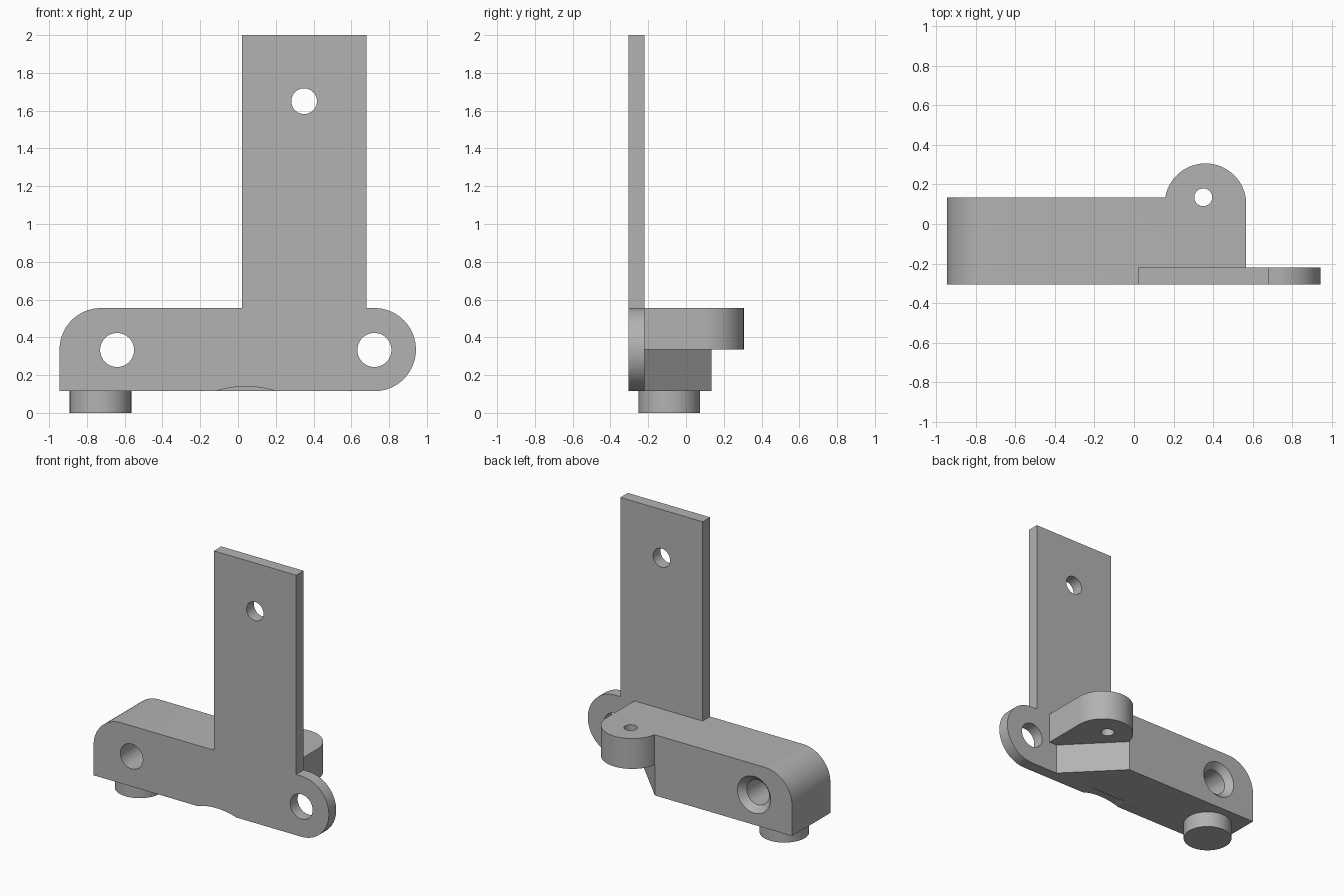
import bpy, bmesh, math
from mathutils import Vector

cube = bpy.data.objects.get("Cube")
if cube:
    bpy.data.objects.remove(cube, do_unlink=True)

GREY = (0.45, 0.45, 0.45, 1)
grey = bpy.data.materials.new("plain grey")
grey.use_nodes = True
grey.diffuse_color = GREY
grey.node_tree.nodes["Principled BSDF"].inputs["Base Color"].default_value = GREY

# Main levels shared by the parts
FRONT, MID, BACK = -0.305, -0.22, 0.135
LOW, SPLIT, TOP = 0.115, 0.335, 0.555
LEFT_END, ROUND = -0.945, 0.22
PIN_Z = 0.333


def arc(cx, cy, r, start, end, steps=24):
    """Points on an arc, angles in degrees."""
    angles = [math.radians(start + (end - start) * i / steps) for i in range(steps + 1)]
    return [(cx + r * math.cos(a), cy + r * math.sin(a)) for a in angles]


def prism(name, outline, axis, lo, hi):
    """Extrude an outline along y (outline in x, z) or along z (outline in x, y)."""
    def place(p, d):
        return (p[0], d, p[1]) if axis == "y" else (p[0], p[1], d)
    bm = bmesh.new()
    base = bm.faces.new([bm.verts.new(place(p, lo)) for p in outline])
    new = bmesh.ops.extrude_face_region(bm, geom=[base])["geom"]
    shift = Vector(place((0, 0), hi - lo))
    bmesh.ops.translate(bm, vec=shift, verts=[g for g in new if isinstance(g, bmesh.types.BMVert)])
    bmesh.ops.recalc_face_normals(bm, faces=bm.faces)
    mesh = bpy.data.meshes.new(name)
    bm.to_mesh(mesh)
    bm.free()
    mesh.materials.append(grey)
    obj = bpy.data.objects.new(name, mesh)
    bpy.context.collection.objects.link(obj)
    return obj


def circle(x, y, r):
    return arc(x, y, r, 0, 360, 48)[:-1]


def cut(obj, cutter):
    """Subtract the cutter from the part and remove it."""
    cutter.hide_render = True
    mod = obj.modifiers.new("hole", "BOOLEAN")
    mod.operation, mod.solver, mod.object = "DIFFERENCE", "EXACT", cutter
    bpy.context.view_layer.objects.active = obj
    bpy.ops.object.modifier_apply(modifier=mod.name)
    bpy.data.objects.remove(cutter, do_unlink=True)


rounded_corner = arc(LEFT_END + ROUND, SPLIT, ROUND, 90, 180)

# Front plate: upright strip, rounded ends and a shallow notch underneath
notch_half, notch_rise, notch_x = 0.157, 0.025, 0.042
notch_r = (notch_half ** 2 + notch_rise ** 2) / (2 * notch_rise)
swing = math.degrees(math.asin(notch_half / notch_r))
notch = arc(notch_x, LOW + notch_rise - notch_r, notch_r, 90 + swing, 90 - swing, 16)
plate = prism("front_plate",
              rounded_corner + [(LEFT_END, LOW)] + notch
              + arc(0.722, SPLIT, ROUND, -90, 90, 40)
              + [(0.68, TOP), (0.68, 2), (0.02, 2), (0.02, TOP)],
              "y", FRONT, MID)
for x, z, r in ((-0.64, PIN_Z, 0.09), (0.722, PIN_Z, 0.09), (0.35, 1.65, 0.068)):
    cut(plate, prism("hole_cutter", circle(x, z, r), "y", -1, 1))

# Rear block: its right end slants from the plate to the back face
slant_near, slant_far = 0.505, 0.155
block = prism("rear_block",
              rounded_corner + [(LEFT_END, LOW), (slant_near, LOW), (slant_near, TOP)],
              "y", MID, BACK)
for v in block.data.vertices:
    if v.co.x > 0 and v.co.y > 0:
        v.co.x = slant_far
cut(block, prism("hole_cutter", circle(-0.64, PIN_Z, 0.09), "y", -1, 1))

# Countersink at the back of the block hole
sink = prism("sink_cutter", circle(-0.64, PIN_Z, 0.085), "y", BACK - 0.05, BACK + 0.05)
for v in sink.data.vertices:
    if v.co.y > BACK:
        v.co.x = -0.64 + (v.co.x + 0.64) * 2.13
        v.co.z = PIN_Z + (v.co.z - PIN_Z) * 2.13
cut(block, sink)

# Lug: rounded ear filling the space beyond the slant, upper half only
lug = prism("rear_lug",
            [(slant_near, MID), (0.567, MID)] + arc(0.361, 0.1, 0.206, 0, 170, 40)
            + [(slant_far, BACK)],
            "z", SPLIT, TOP)
cut(lug, prism("hole_cutter", circle(0.35, BACK, 0.045), "z", 0, 1))

# Foot under the block
foot = prism("round_foot", circle(-0.728, -0.088, 0.163), "z", 0, LOW)

bpy.ops.object.select_all(action="DESELECT")
for part in (plate, block, lug, foot):
    part.select_set(True)
bpy.context.view_layer.objects.active = plate
bpy.ops.object.shade_smooth_by_angle(angle=math.radians(30))
